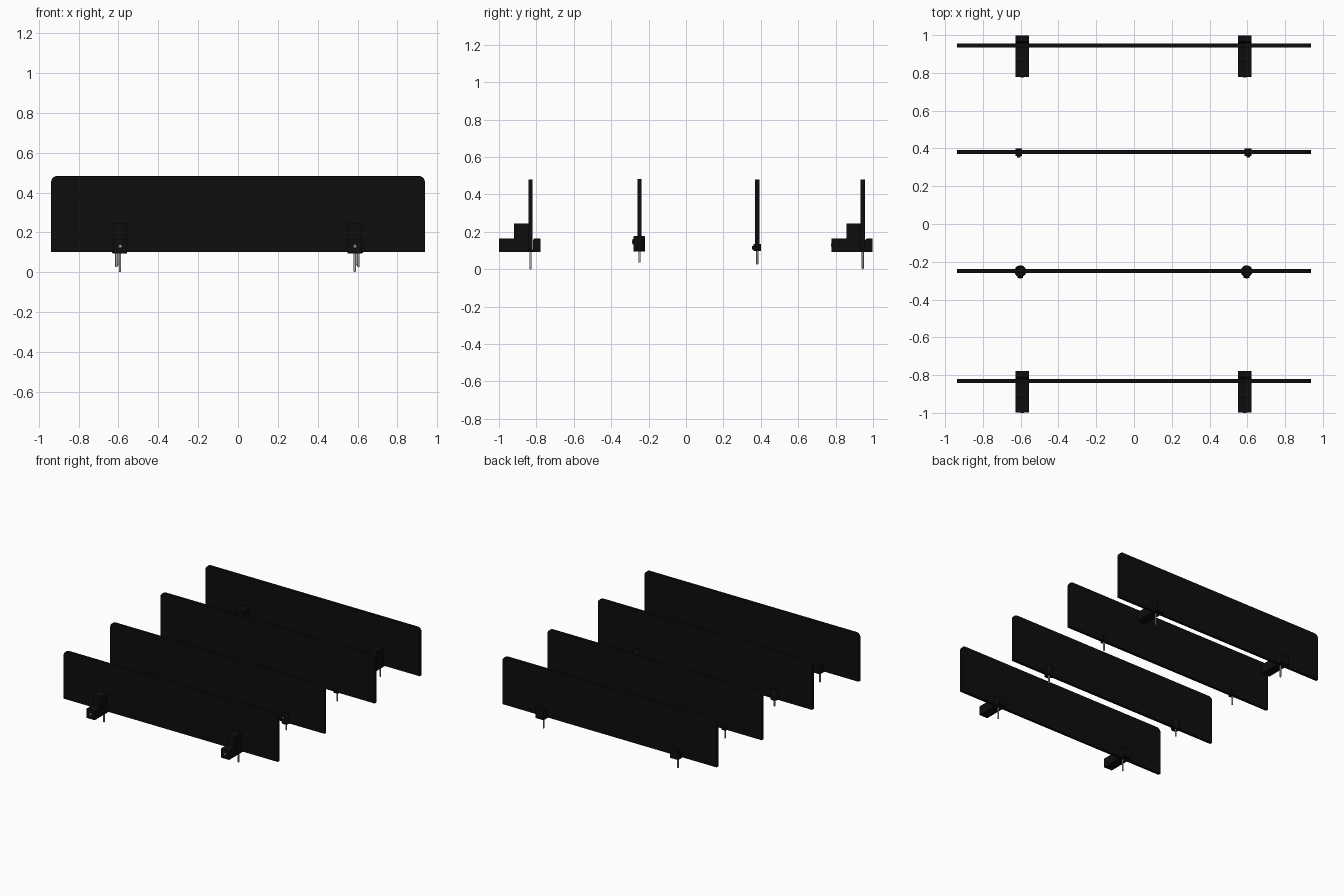
import bpy, bmesh, math
from mathutils import Vector

if "Cube" in bpy.data.objects:
    bpy.data.objects.remove(bpy.data.objects["Cube"])

def mat(name, c):
    m = bpy.data.materials.new(name)
    m.diffuse_color = (c, c, c, 1)
    m.use_nodes = True
    m.node_tree.nodes["Principled BSDF"].inputs["Base Color"].default_value = m.diffuse_color
    return m

BLACK = mat("black", 0.004)
STEEL = mat("steel", 0.45)

def finish(name, bm, material, smooth=False):
    bmesh.ops.recalc_face_normals(bm, faces=bm.faces)
    me = bpy.data.meshes.new(name)
    bm.to_mesh(me)
    bm.free()
    me.materials.append(material)
    ob = bpy.data.objects.new(name, me)
    bpy.context.collection.objects.link(ob)
    if smooth:
        bpy.ops.object.select_all(action='DESELECT')
        ob.select_set(True)
        bpy.context.view_layer.objects.active = ob
        bpy.ops.object.shade_smooth_by_angle(angle=math.radians(35))
    return ob

def extrude(name, pts, depth, material, smooth=False):
    """Extrude a flat 3D outline along the depth vector."""
    bm = bmesh.new()
    f = bm.faces.new([bm.verts.new(p) for p in pts])
    r = bmesh.ops.extrude_face_region(bm, geom=[f])
    bmesh.ops.translate(bm, vec=depth,
                        verts=[v for v in r["geom"] if isinstance(v, bmesh.types.BMVert)])
    return finish(name, bm, material, smooth)

def lathe(name, profile, origin, axis, material, n=24):
    """Solid of revolution; profile is (radius, distance along axis)."""
    bm = bmesh.new()
    q = Vector((0, 0, 1)).rotation_difference(Vector(axis))
    rings = []
    for r, d in profile:
        rings.append([bm.verts.new(Vector(origin) + q @ Vector(
            (r * math.cos(2 * math.pi * i / n), r * math.sin(2 * math.pi * i / n), d)))
            for i in range(n)])
    for a, b in zip(rings, rings[1:]):
        for i in range(n):
            bm.faces.new((a[i], a[(i + 1) % n], b[(i + 1) % n], b[i]))
    bm.faces.new(rings[0])
    bm.faces.new(rings[-1])
    return finish(name, bm, material, True)

def panel(name, y, top):
    # board with rounded upper corners
    w, z0, r, t = 0.938, 0.102, 0.032, 0.022
    pts = [(-w, y - t / 2, z0), (w, y - t / 2, z0)]
    for cx, a0 in ((w - r, 0), (-w + r, 90)):
        for k in range(9):
            a = math.radians(a0 + k * 90 / 8)
            pts.append((cx + r * math.cos(a), y - t / 2, top - r + r * math.sin(a)))
    extrude(name, pts, (0, t, 0), BLACK, True)

def pin(name, x, y, bottom):
    # threaded stud with rounded tip, pointing down
    lathe(name, [(0.006, 0), (0.006, 0.098 - bottom - 0.005),
                 (0.0045, 0.098 - bottom - 0.002), (0.002, 0.098 - bottom)],
          (x, y, 0.098), (0, 0, -1), STEEL, 16)

def screw(name, x, y, z, r=0.009):
    lathe(name, [(r, 0), (r, 0.012), (r * 0.7, 0.014)], (x, y + 0.012, z), (0, -1, 0), STEEL, 20)

def edge_clamp(x, y, tag):
    # stepped bracket with a slot for the board
    h = 0.036
    prof = [(-0.168, 0.093), (0.052, 0.093), (0.052, 0.165), (0.021, 0.165), (0.012, 0.155),
            (0.012, 0.106), (-0.011, 0.106), (-0.011, 0.245), (-0.088, 0.245),
            (-0.088, 0.165), (-0.168, 0.165)]
    extrude("bracket_" + tag, [(x - h, y + a, z) for a, z in prof], (2 * h, 0, 0), BLACK)
    screw("bracket_screw_" + tag, x + 0.001, y - 0.168, 0.130)
    pin("bracket_stud_" + tag, x, y, 0.0)

def round_clamp(x, y, tag):
    # cylindrical post clamp with a thumb knob
    lathe("round_clamp_" + tag, [(0.031, 0), (0.031, 0.076), (0.027, 0.083)],
          (x, y - 0.002, 0.096), (0, 0, 1), BLACK, 32)
    lathe("clamp_knob_" + tag, [(0.015, 0), (0.015, 0.015)],
          (x, y - 0.023, 0.147), (0, -1, 0), BLACK)
    screw("knob_screw_" + tag, x, y - 0.038, 0.147, 0.008)
    pin("round_clamp_stud_" + tag, x, y, 0.035)

def small_clip(x, y, tag):
    # little block clip with a side screw
    h = 0.018
    extrude("small_clip_" + tag,
            [(x - h, y + a, z) for a, z in ((-0.02, 0.097), (0.02, 0.097), (0.02, 0.136), (-0.02, 0.136))],
            (2 * h, 0, 0), BLACK)
    lathe("clip_knob_" + tag, [(0.009, 0), (0.009, 0.010)], (x, y - 0.019, 0.116), (0, -1, 0), BLACK, 20)
    pin("small_clip_stud_" + tag, x, y, 0.025)

# four boards from front to back
for name, y, top in (("front_panel", -0.831, 0.48), ("second_panel", -0.248, 0.483),
                     ("third_panel", 0.381, 0.48), ("back_panel", 0.945, 0.48)):
    panel(name, y, top)

# mounts on both sides
for side, s in (("left", -1), ("right", 1)):
    edge_clamp(s * 0.589 - 0.003, -0.831, "front_" + side)
    edge_clamp(s * 0.589 - 0.003, 0.945, "back_" + side)
    round_clamp(s * 0.599 - 0.003, -0.248, side)
    small_clip(s * 0.607 - 0.003, 0.381, side)
